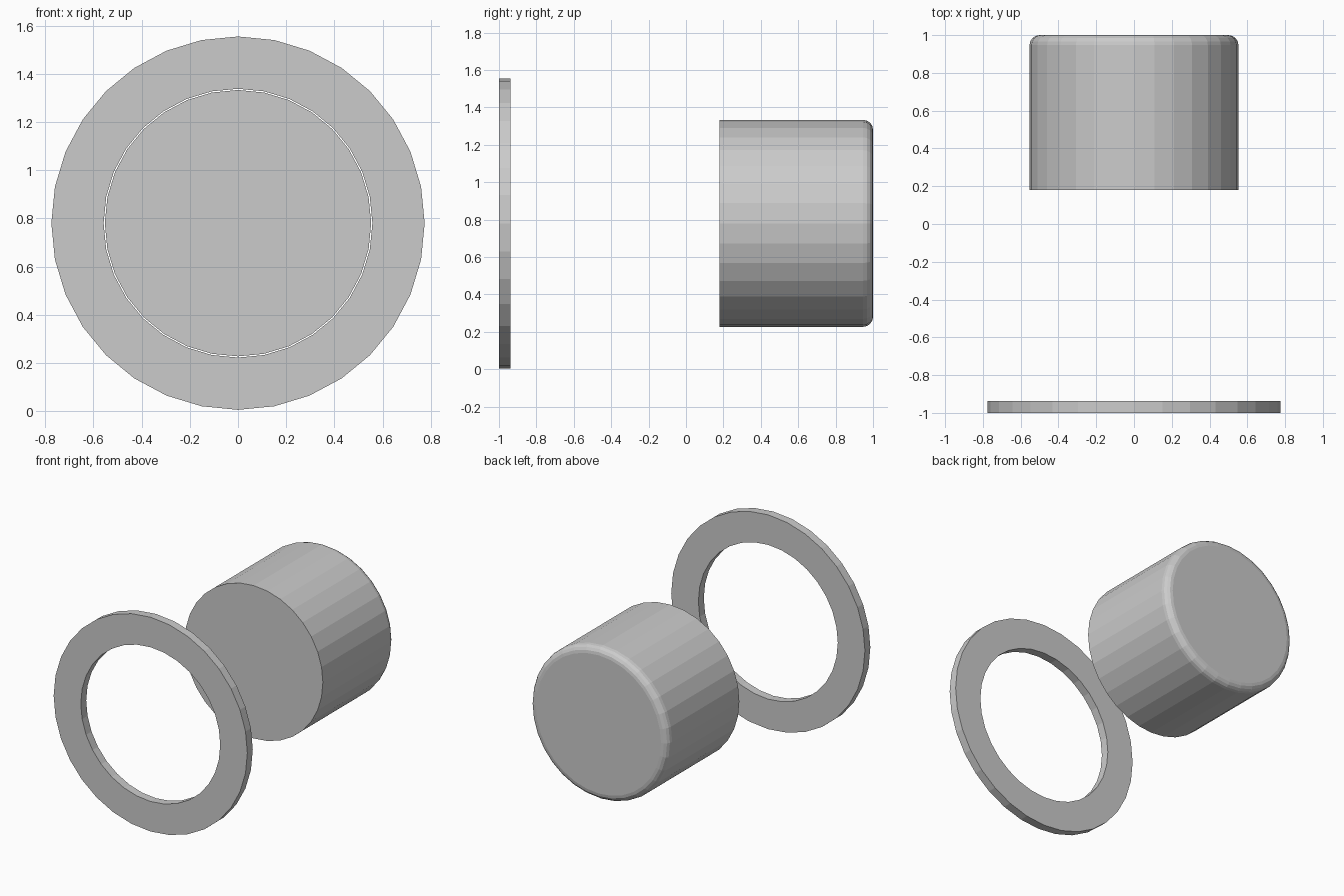
import bpy, bmesh, math

if "Cube" in bpy.data.objects:
    bpy.data.objects.remove(bpy.data.objects["Cube"])

SIDES = 32
CENTRE_Z = 0.78


def lathe(name, profile, closed):
    """Spin (radius, y) points around the y axis; open profiles get end caps."""
    bm = bmesh.new()
    rings = []
    for r, y in profile:
        rings.append([bm.verts.new((r * math.sin(2 * math.pi * i / SIDES), y,
                                    CENTRE_Z + r * math.cos(2 * math.pi * i / SIDES)))
                      for i in range(SIDES)])
    pairs = list(zip(rings, rings[1:]))
    if closed:
        pairs.append((rings[-1], rings[0]))
    for a, b in pairs:
        for i in range(SIDES):
            j = (i + 1) % SIDES
            bm.faces.new((a[i], a[j], b[j], b[i]))
    if not closed:
        bm.faces.new(rings[0])
        bm.faces.new(rings[-1])
    bmesh.ops.recalc_face_normals(bm, faces=bm.faces)
    mesh = bpy.data.meshes.new(name)
    bm.to_mesh(mesh)
    bm.free()
    obj = bpy.data.objects.new(name, mesh)
    bpy.context.collection.objects.link(obj)
    return obj


# Thin flat ring at the front
lathe("front_ring", [(0.775, -1.0), (0.775, -0.938), (0.558, -0.938), (0.558, -1.0)], True)

# Solid plug at the back, with a rounded rear rim
R, BACK, ROUND, STEPS = 0.553, 1.0, 0.053, 4
plug = [(R, 0.18)]
for k in range(STEPS + 1):
    a = math.pi / 2 * k / STEPS
    plug.append((R - ROUND + ROUND * math.cos(a), BACK - ROUND + ROUND * math.sin(a)))
lathe("back_plug", plug, False)
